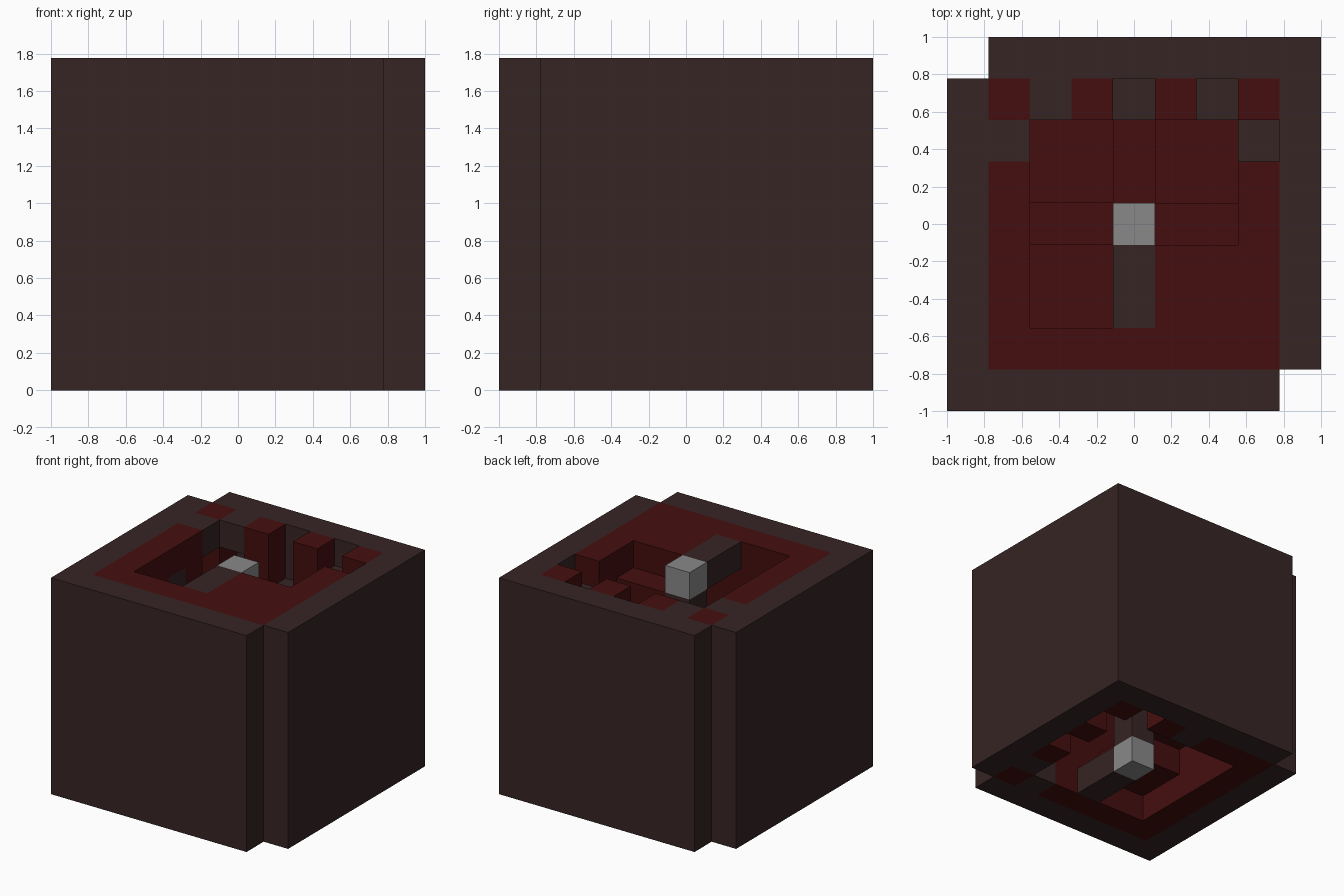
import bpy
import bmesh
from mathutils import Vector

cube = bpy.data.objects.get("Cube")
if cube:
    bpy.data.objects.remove(cube, do_unlink=True)

N, H = 9, 8          # blocks across, blocks high
U = 2 / N            # block size


def material(name, rgb):
    m = bpy.data.materials.new(name)
    m.use_nodes = True
    m.diffuse_color = (*rgb, 1)
    bsdf = m.node_tree.nodes["Principled BSDF"]
    bsdf.inputs["Base Color"].default_value = (*rgb, 1)
    bsdf.inputs["Roughness"].default_value = 0.9
    return m


materials = {
    "stone": material("dark brown stone", (0.038, 0.018, 0.018)),
    "red": material("deep red", (0.06, 0.0045, 0.0045)),
    "grey": material("light grey", (0.25, 0.25, 0.25)),
}

part_colour = {
    "outer_wall": "stone", "inner_wall": "red", "niche_frames": "stone",
    "stair_steps": "red", "landings": "stone", "newel": "stone",
    "newel_caps": "grey",
}
blocks = {}          # (i, j, k) -> part name


def fill(part, xs, ys, zs):
    for i in range(*xs):
        for j in range(*ys):
            for k in range(*zs):
                blocks[i, j, k] = part


# Outer wall: four slabs in a pinwheel, two corners left open
full = (0, H)
fill("outer_wall", (0, 8), (0, 1), full)
fill("outer_wall", (0, 1), (1, 8), full)
fill("outer_wall", (1, 9), (8, 9), full)
fill("outer_wall", (8, 9), (1, 8), full)

# Inner red lining, one block thick
fill("inner_wall", (1, 8), (1, 2), full)
fill("inner_wall", (1, 8), (7, 8), full)
fill("inner_wall", (1, 2), (2, 7), full)
fill("inner_wall", (7, 8), (2, 7), full)

# Spiral flight: x range, y range and the niches beside each step
low, mid, high = (2, 4), (4, 5), (5, 7)
flight = [
    (low, low, [(1, 2), (2, 1)]),
    (low, mid, [(1, 4)]),
    (low, high, [(1, 6), (2, 7)]),
    (mid, high, [(4, 7)]),
    (high, high, [(6, 7), (7, 6)]),
    (high, mid, [(7, 4)]),
    (high, low, [(7, 2), (6, 1)]),
]
for level, (xs, ys, niches) in enumerate(flight, start=2):
    fill("stair_steps", xs, ys, (level - 1, level))
    # Each niche: dark sill, two open blocks, dark lintel; wraps with the storey
    for i, j in niches:
        if (i, j) != (7, 4):
            blocks[i, j, level % H] = "niche_frames"
        for up in (1, 2):
            blocks.pop((i, j, (level + up) % H), None)
        blocks[i, j, (level + 3) % H] = "niche_frames"

# Landings at the foot and the head of the stair
for k in (0, H - 1):
    fill("landings", mid, low, (k, k + 1))

# Central post with pale ends
fill("newel", mid, mid, full)
for k in (0, H - 1):
    blocks[4, 4, k] = "newel_caps"

AXES = [Vector(a) for a in ((1, 0, 0), (0, 1, 0), (0, 0, 1))]


def build(part):
    """Make one mesh from the exposed sides of a part's blocks."""
    bm = bmesh.new()
    for cell, owner in blocks.items():
        if owner != part:
            continue
        centre = Vector(cell) + Vector((0.5, 0.5, 0.5))
        for a in range(3):
            for sign in (1, -1):
                normal = AXES[a] * sign
                if tuple(int(c + n) for c, n in zip(cell, normal)) in blocks:
                    continue
                u, v = AXES[(a + 1) % 3] / 2, AXES[(a + 2) % 3] / 2 * sign
                mid_point = centre + normal / 2
                corners = [mid_point + u * p + v * q
                           for p, q in ((-1, -1), (1, -1), (1, 1), (-1, 1))]
                bm.faces.new([bm.verts.new(((c.x - N / 2) * U,
                                            (c.y - N / 2) * U, c.z * U))
                              for c in corners])
    bmesh.ops.remove_doubles(bm, verts=bm.verts, dist=0.0001)
    mesh = bpy.data.meshes.new(part)
    bm.to_mesh(mesh)
    bm.free()
    mesh.materials.append(materials[part_colour[part]])
    bpy.context.collection.objects.link(bpy.data.objects.new(part, mesh))


for part_name in part_colour:
    build(part_name)
